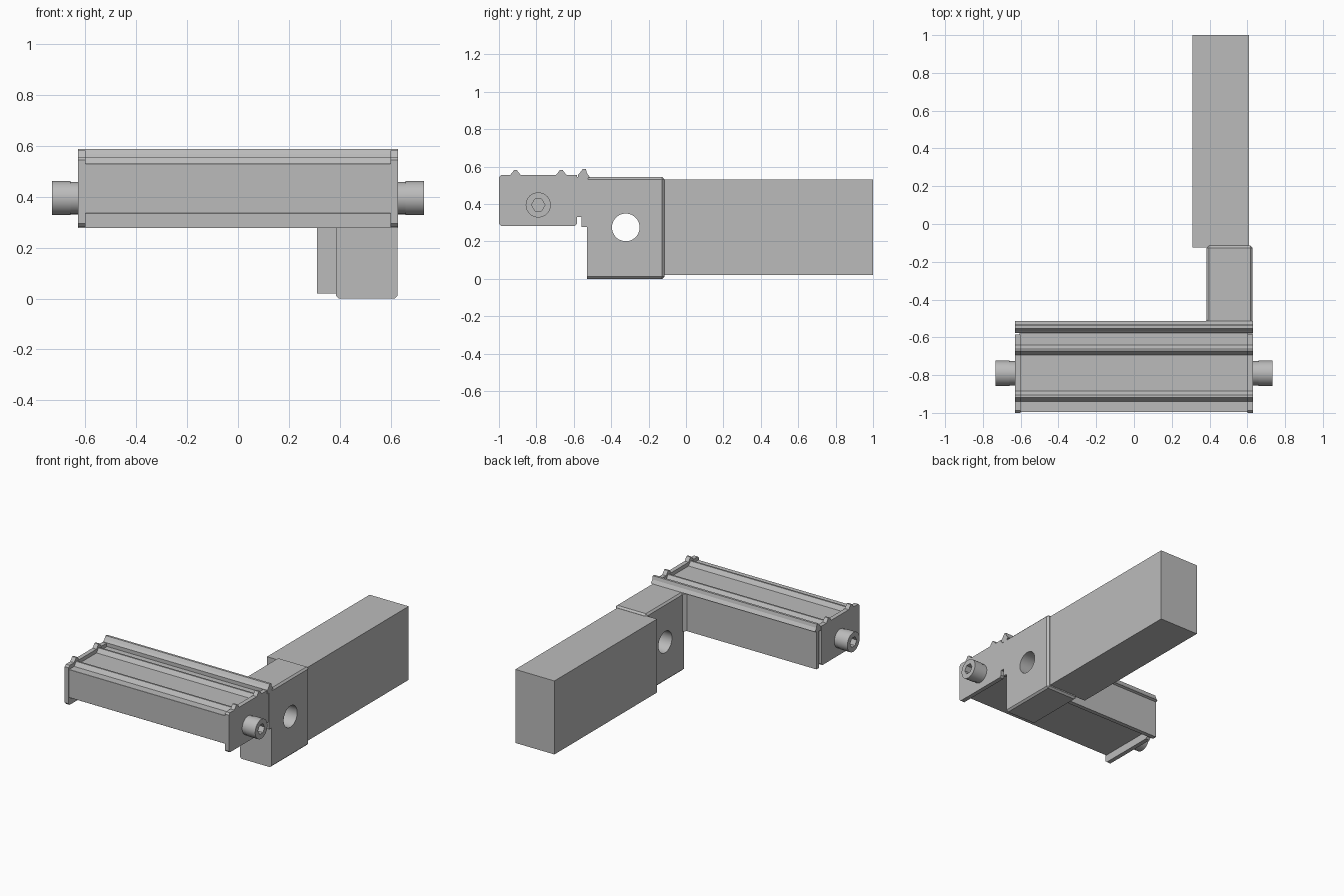
import bpy, bmesh, math
from mathutils import Matrix, Vector

if "Cube" in bpy.data.objects:
    bpy.data.objects.remove(bpy.data.objects["Cube"], do_unlink=True)

# Single steel colour
steel = bpy.data.materials.new("steel_grey")
steel.use_nodes = True
GREY = (0.5, 0.5, 0.5, 1)
steel.diffuse_color = GREY
steel.node_tree.nodes["Principled BSDF"].inputs["Base Color"].default_value = GREY


def finish(name, bm):
    bmesh.ops.recalc_face_normals(bm, faces=bm.faces)
    mesh = bpy.data.meshes.new(name)
    bm.to_mesh(mesh)
    bm.free()
    mesh.materials.append(steel)
    obj = bpy.data.objects.new(name, mesh)
    bpy.context.collection.objects.link(obj)
    return obj


def activate(obj):
    bpy.ops.object.select_all(action="DESELECT")
    obj.select_set(True)
    bpy.context.view_layer.objects.active = obj


def box_mesh(lo, hi):
    lo, hi = Vector(lo), Vector(hi)
    bm = bmesh.new()
    bmesh.ops.create_cube(bm, size=1)
    bmesh.ops.scale(bm, vec=hi - lo, verts=bm.verts)
    bmesh.ops.translate(bm, vec=(lo + hi) / 2, verts=bm.verts)
    return bm


def extrude_x(name, outline, x0, x1):
    """Extrude a (y, z) outline from x0 to x1."""
    bm = bmesh.new()
    face = bm.faces.new([bm.verts.new((x0, y, z)) for y, z in outline])
    top = bmesh.ops.extrude_face_region(bm, geom=[face])["geom"]
    moved = [v for v in top if isinstance(v, bmesh.types.BMVert)]
    bmesh.ops.translate(bm, vec=(x1 - x0, 0, 0), verts=moved)
    return finish(name, bm)


def rod(name, x0, x1, y, z, radius, sides=48):
    """Cylinder lying along x."""
    bm = bmesh.new()
    bmesh.ops.create_cone(bm, cap_ends=True, segments=sides, radius1=radius,
                          radius2=radius, depth=abs(x1 - x0))
    bm.transform(Matrix.Translation(((x0 + x1) / 2, y, z))
                 @ Matrix.Rotation(math.pi / 2, 4, "Y"))
    return finish(name, bm)


def cut(obj, cutters):
    activate(obj)
    for cutter in cutters:
        mod = obj.modifiers.new("cut", "BOOLEAN")
        mod.operation, mod.solver, mod.object = "DIFFERENCE", "EXACT", cutter
        bpy.ops.object.modifier_apply(modifier=mod.name)
        bpy.data.objects.remove(cutter, do_unlink=True)


def smooth(obj):
    activate(obj)
    bpy.ops.object.shade_smooth_by_angle(angle=math.radians(30))


def ridged_outline(front, back, bottom, top, corner):
    """Bar section with two pointed ridges on top, running front to back."""
    pts = [(back, bottom + corner), (back - corner, bottom),
           (front + corner, bottom), (front, bottom + corner),
           (front, top - corner), (front + corner, top)]
    for peak in (-0.912, -0.667):
        pts += [(peak - 0.027, top), (peak - 0.006, top + 0.027),
                (peak + 0.006, top + 0.027), (peak + 0.027, top)]
    return pts + [(back, top)]


# Rear shank block
finish("shank", box_mesh((0.31, -0.125, 0.02), (0.61, 1, 0.53)))

# Holder head with chamfered long and rear edges and three cross holes
bm = box_mesh((0.385, -0.53, 0), (0.628, -0.115, 0.543))
edges = [e for e in bm.edges if (e.verts[0].co.y + e.verts[1].co.y) / 2 > -0.5]
bmesh.ops.bevel(bm, geom=edges, offset=0.012, segments=1, affect="EDGES")
head = finish("head", bm)
holes = [(-0.322, 0.275, 0.074), (-0.202, 0.455, 0.046), (-0.445, 0.094, 0.046)]
cut(head, [rod("hole_cutter", 0.2, 0.8, y, z, r) for y, z, r in holes])
smooth(head)

# Small web joining the head to the rail
bm = bmesh.new()
base = bm.faces.new([bm.verts.new((x, y, 0.277)) for x, y in
                     ((0.36, -0.532), (0.39, -0.532), (0.39, -0.505))])
web = bmesh.ops.extrude_face_region(bm, geom=[base])["geom"]
bmesh.ops.translate(bm, vec=(0, 0, 0.26),
                    verts=[v for v in web if isinstance(v, bmesh.types.BMVert)])
finish("head_web", bm)

# Back rail with raised lip
extrude_x("back_rail", [(-0.56, 0.277), (-0.53, 0.277), (-0.53, 0.537),
                        (-0.514, 0.543), (-0.53, 0.565), (-0.536, 0.588),
                        (-0.552, 0.588), (-0.566, 0.568), (-0.578, 0.555),
                        (-0.578, 0.53), (-0.56, 0.53)], -0.63, 0.63)

# Cross bar between the end plates
extrude_x("cross_bar", ridged_outline(-0.995, -0.555, 0.335, 0.53, 0.001),
          -0.605, 0.605)

# Two end plates, each with a socket screw
for side, label in ((1, "left"), (-1, "right")):
    extrude_x(label + "_end_plate",
              ridged_outline(-1, -0.584, 0.282, 0.556, 0.012),
              side * 0.6, side * 0.63)
    rod(label + "_screw_collar", side * 0.62, side * 0.66, -0.79, 0.395, 0.064)
    screw = rod(label + "_screw_head", side * 0.658, side * 0.732,
                -0.79, 0.395, 0.067)
    cut(screw, [rod("socket_cutter", side * 0.69, side * 0.8,
                    -0.79, 0.395, 0.036, 6)])
    for part in (screw, bpy.data.objects[label + "_screw_collar"]):
        smooth(part)

# Bridge tying the left plate to the head above the relief slot
extrude_x("plate_bridge", [(-0.59, 0.33), (-0.525, 0.33), (-0.525, 0.543),
                           (-0.59, 0.543)], 0.6, 0.628)
